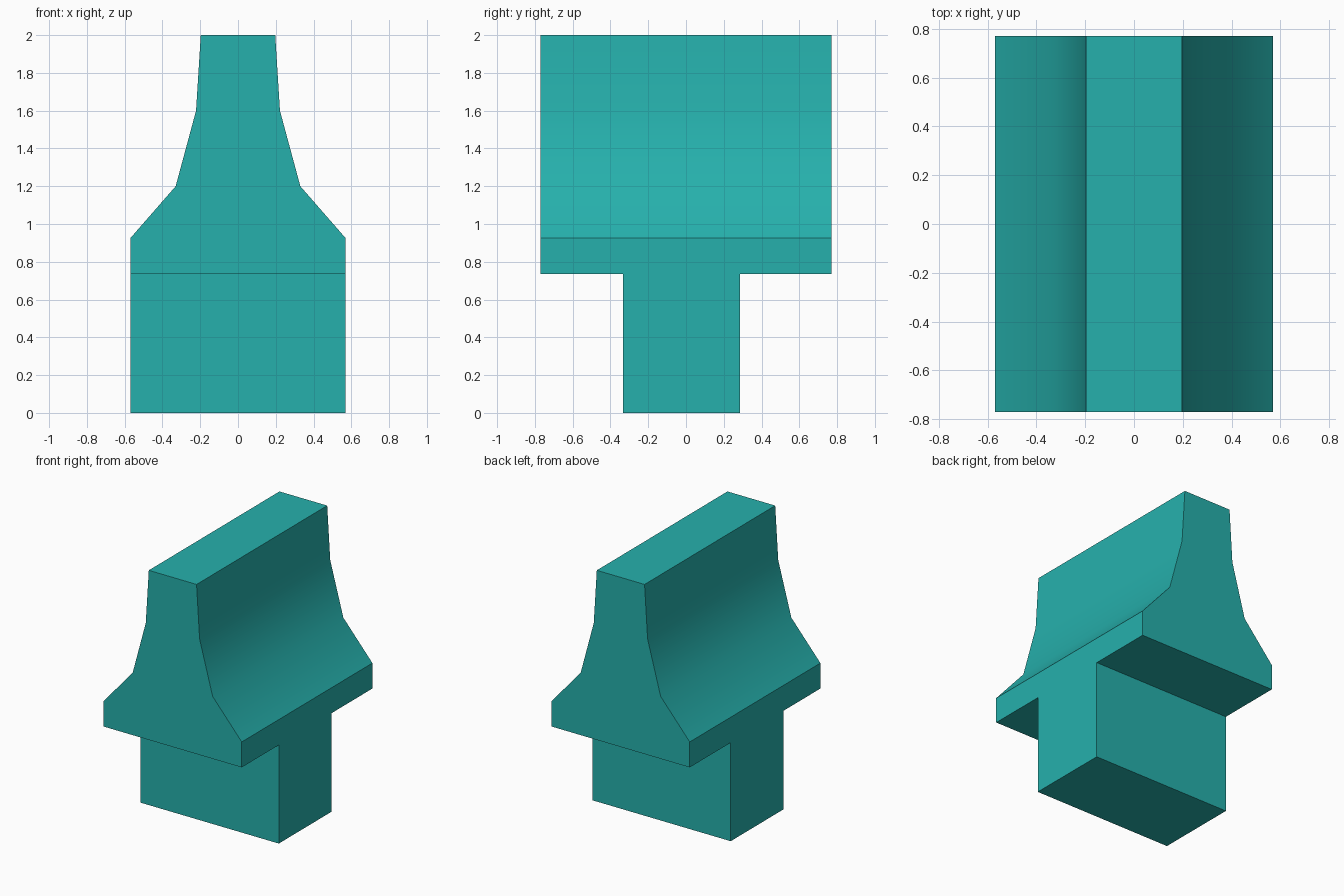
import bpy
import bmesh
import math
from mathutils import Vector

cube = bpy.data.objects.get("Cube")
if cube:
    bpy.data.objects.remove(cube, do_unlink=True)

# Material
teal = bpy.data.materials.new("teal")
teal.use_nodes = True
colour = (0.019, 0.434, 0.413, 1.0)
teal.diffuse_color = colour
teal.node_tree.nodes["Principled BSDF"].inputs["Base Color"].default_value = colour

# Flared head: half profile (x, z) mirrored across the middle
FRONT, BACK, UNDERSIDE = -0.77, 0.77, 0.735
half = [(0.57, UNDERSIDE), (0.57, 0.925), (0.33, 1.2), (0.222, 1.6), (0.197, 2.0)]
profile = half + [(-x, z) for x, z in reversed(half)]

bm = bmesh.new()
cap = bm.faces.new([bm.verts.new((x, FRONT, z)) for x, z in profile])
extruded = bmesh.ops.extrude_face_region(bm, geom=[cap], use_keep_orig=True)
moved = [v for v in extruded["geom"] if isinstance(v, bmesh.types.BMVert)]
bmesh.ops.translate(bm, verts=moved, vec=(0, BACK - FRONT, 0))
bmesh.ops.recalc_face_normals(bm, faces=bm.faces)


def underside_faces():
    return [f for f in bm.faces if all(abs(v.co.z - UNDERSIDE) < 0.001 for v in f.verts)]


# Stem: cut a strip in the underside and pull it down to the ground
for y in (-0.333, 0.287):
    faces = underside_faces()
    edges = {e for f in faces for e in f.edges}
    verts = {v for f in faces for v in f.verts}
    bmesh.ops.bisect_plane(bm, geom=faces + list(edges) + list(verts),
                           plane_co=Vector((0, y, 0)), plane_no=Vector((0, 1, 0)))
strip = min(underside_faces(), key=lambda f: abs(f.calc_center_median().y))
extruded = bmesh.ops.extrude_face_region(bm, geom=[strip])
for v in extruded["geom"]:
    if isinstance(v, bmesh.types.BMVert):
        v.co.z = 0

# Merge the flush sides of head and stem
bmesh.ops.dissolve_limit(bm, angle_limit=0.01, verts=bm.verts, edges=bm.edges)
bmesh.ops.recalc_face_normals(bm, faces=bm.faces)

mesh = bpy.data.meshes.new("flared_block")
bm.to_mesh(mesh)
bm.free()
mesh.materials.append(teal)
block = bpy.data.objects.new("flared_block", mesh)
bpy.context.collection.objects.link(block)

# Soft curve on the flared flanks, crisp corners elsewhere
bpy.ops.object.select_all(action="DESELECT")
block.select_set(True)
bpy.context.view_layer.objects.active = block
bpy.ops.object.shade_smooth_by_angle(angle=math.radians(35))
